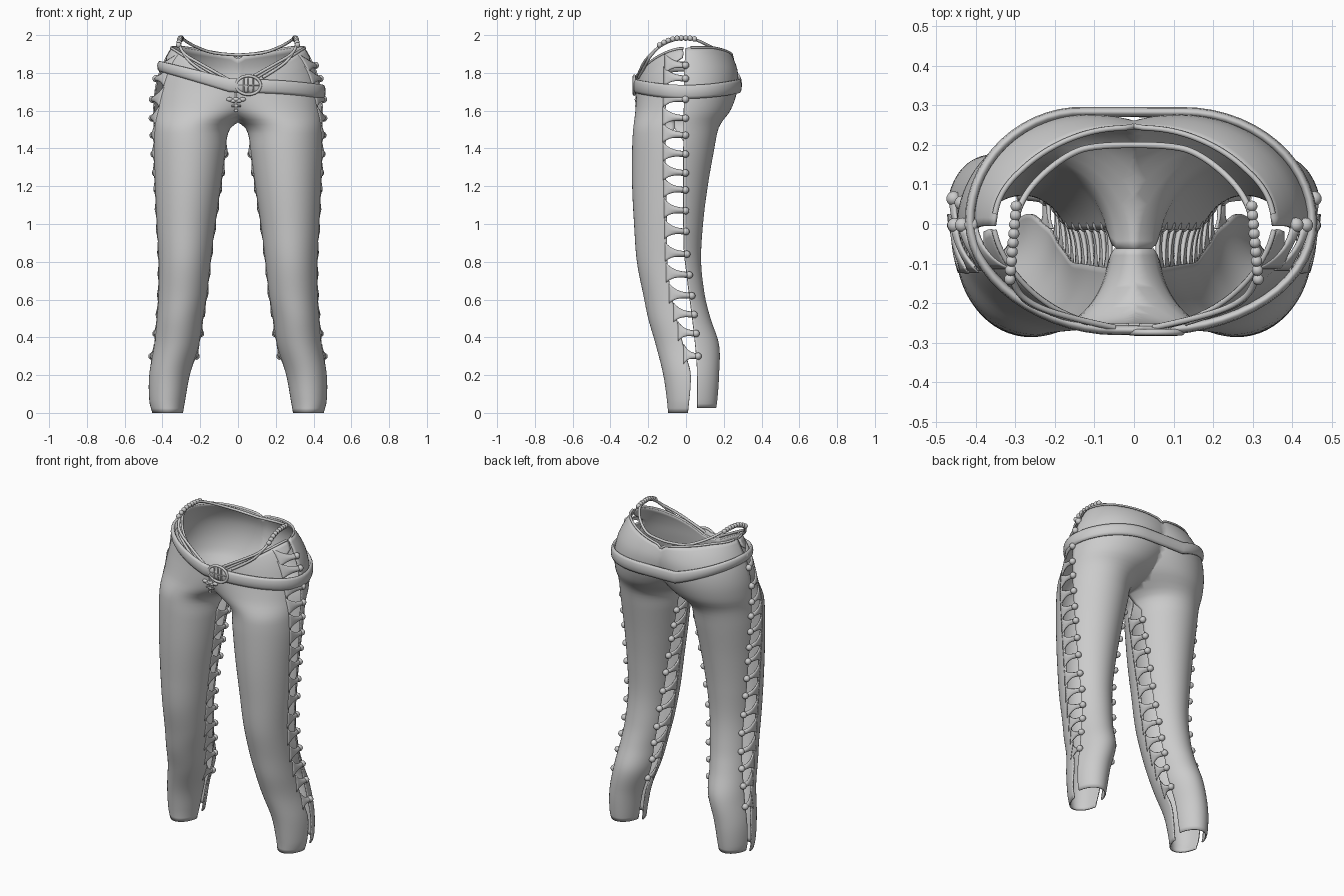
import bpy, bmesh, math
from mathutils import Vector

if "Cube" in bpy.data.objects:
    bpy.data.objects.remove(bpy.data.objects["Cube"])

cloth = bpy.data.materials.new("soft grey")
cloth.diffuse_color = (0.6, 0.6, 0.6, 1)
cloth.use_nodes = True
cloth.node_tree.nodes["Principled BSDF"].inputs["Base Color"].default_value = cloth.diffuse_color

# Half-garment sections: z, outer x, inner x, front y, back y
BODY = [(0, .455, .29, -.095, .155), (.06, .47, .28, -.10, .165), (.2, .47, .255, -.12, .175),
        (.36, .445, .205, -.16, .175), (.5, .43, .185, -.20, .13), (.62, .422, .165, -.225, .10),
        (.8, .42, .145, -.26, .08), (1.0, .43, .12, -.275, .09), (1.2, .44, .09, -.285, .115),
        (1.4, .45, .06, -.285, .15), (1.5, .45, .045, -.28, .17), (1.54, .45, 0, -.275, .19),
        (1.6, .45, -.08, -.268, .235), (1.7, .443, -.17, -.262, .27), (1.8, .42, -.22, -.255, .275),
        (1.88, .385, -.25, -.235, .25), (1.94, .35, -.3, -.205, .215)]
# Side opening: z, front panel edge y, back panel edge y
GAP = [(0, .01, .06), (.2, .025, .06), (.3, 0, .055), (.5, -.05, .035), (.7, -.09, .01),
       (.9, -.1, -.01), (1.84, -.1, -.01), (1.89, -.02, -.005), (1.95, -.02, -.005)]
LACES = [1.84, 1.77, 1.66, 1.56, 1.47, 1.37, 1.27, 1.18, 1.07, .96, .84, .73, .62, .52, .42, .30]


def sample(table, z):
    """Smooth interpolation of a key table."""
    z = min(max(z, table[0][0]), table[-1][0])
    i = 0
    while i < len(table) - 2 and z > table[i + 1][0]:
        i += 1
    a, b = table[i], table[i + 1]
    p, n = table[max(i - 1, 0)], table[min(i + 2, len(table) - 1)]
    h = b[0] - a[0]
    t = (z - a[0]) / h
    out = []
    for k in range(1, len(a)):
        m0 = (b[k] - p[k]) / (b[0] - p[0]) * h
        m1 = (n[k] - a[k]) / (n[0] - a[0]) * h
        out.append((2*t**3 - 3*t*t + 1) * a[k] + (t**3 - 2*t*t + t) * m0
                   + (3*t*t - 2*t**3) * b[k] + (t**3 - t*t) * m1)
    return out


def surface(z, ang, off=0.0):
    """Point on the +x half at height z and angle, pushed outward by off."""
    xo, xi, yf, yb = sample(BODY, z)
    if xi < 0 and math.sin(ang) < 0:
        xi *= 1.8                      # the front is flatter than the seat
    cx, rx, cy, ry = (xo + xi) / 2, (xo - xi) / 2, (yf + yb) / 2, (yb - yf) / 2
    n = Vector((math.cos(ang) / rx, math.sin(ang) / ry, 0)).normalized()
    return Vector((cx + rx * math.cos(ang), cy + ry * math.sin(ang), z)) + n * off


def angle_at(z, y, inner):
    _, _, yf, yb = sample(BODY, z)
    a = math.asin(max(-.95, min(.95, (y - (yf + yb) / 2) / ((yb - yf) / 2))))
    return math.pi - a if inner else a


def top_edge(ang):
    x = max(surface(1.85, ang).x, 0)
    if math.sin(ang) < 0:
        return min(1.93, 1.745 + .47 * x)
    return min(1.935, 1.885 + .15 * x) - .02 * max(0, 1 - x / .04)


def finish(name, bm, mirror=False, thick=0):
    me = bpy.data.meshes.new(name)
    bm.to_mesh(me)
    bm.free()
    me.materials.append(cloth)
    for p in me.polygons:
        p.use_smooth = True
    ob = bpy.data.objects.new(name, me)
    bpy.context.collection.objects.link(ob)
    if mirror:
        ob.modifiers.new("mirror", 'MIRROR').use_mirror_merge = True
    if thick:
        s = ob.modifiers.new("thickness", 'SOLIDIFY')
        s.thickness, s.offset = thick, -1
    return ob


def grid(bm, rows, close_u=False, close_v=False):
    vs = [[bm.verts.new(p) for p in r] for r in rows]
    nr, nc = len(vs), len(vs[0])
    for j in range(nr if close_v else nr - 1):
        for i in range(nc if close_u else nc - 1):
            k, l = (i + 1) % nc, (j + 1) % nr
            bm.faces.new((vs[j][i], vs[j][k], vs[l][k], vs[l][i]))


def ball(bm, loc, r, scale=(1, 1, 1)):
    res = bmesh.ops.create_uvsphere(bm, u_segments=14, v_segments=9, radius=r)
    for v in res['verts']:
        v.co = Vector([v.co[i] * scale[i] for i in range(3)]) + Vector(loc)


def tube(name, pts, r, cyclic=False):
    cu = bpy.data.curves.new(name, 'CURVE')
    cu.dimensions = '3D'
    cu.bevel_depth, cu.bevel_resolution, cu.use_fill_caps = r, 2, True
    sp = cu.splines.new('NURBS')
    sp.points.add(len(pts) - 1)
    for q, p in zip(sp.points, pts):
        q.co = (*p, 1)
    sp.order_u, sp.use_endpoint_u, sp.use_cyclic_u, sp.resolution_u = 3, True, cyclic, 6
    cu.materials.append(cloth)
    ob = bpy.data.objects.new(name, cu)
    bpy.context.collection.objects.link(ob)


# Front and back panels, cut at the centre and mirrored
for name, front in (("front_panel", True), ("back_panel", False)):
    rows = []
    z0 = 0 if front else .025
    for j in range(81):
        zp = z0 + (1.94 - z0) * j / 80
        ef, eb = sample(GAP, zp)
        closed = min(1, max(0, (zp - 1.44) / .06))     # inner opening ends at the crotch
        mid = (ef + eb) / 2
        e = ef if front else eb
        a_out = angle_at(zp, e, False)
        a_in = angle_at(zp, e + (mid - e) * closed, True)
        start, end = (a_in, 2 * math.pi + a_out) if front else (a_out, a_in)
        row = []
        for i in range(37):
            ang = start + (end - start) * i / 36
            z = zp
            if zp > 1.6:
                z = 1.6 + (zp - 1.6) * (top_edge(ang) - 1.6) / .34
            row.append(surface(z, ang))
        rows.append(row)
    bm = bmesh.new()
    grid(bm, rows)
    bmesh.ops.bisect_plane(bm, geom=bm.verts[:] + bm.edges[:] + bm.faces[:], dist=1e-5,
                           plane_co=(0, 0, 0), plane_no=(1, 0, 0), clear_inner=True)
    finish(name, bm, True, .008)

# Tapered lace tongues across the openings, with a ball at each end
straps, balls = bmesh.new(), bmesh.new()
for z in LACES:
    ef, eb = sample(GAP, z)
    for inner in (False, True):
        if inner and z > 1.46:
            continue
        rows = []
        for v in range(-3, 4):
            row = []
            for u in range(9):
                t = u / 8
                y = ef - .012 + (eb + .012 - ef) * t
                zz = z + .012 * (1 - t) + v / 3 * (.016 + .036 * (1 - t) ** 3)
                bulge = .002 + .014 * t * (1 - (v / 3) ** 2)
                row.append(surface(zz, angle_at(zz, y, inner), bulge))
            rows.append(row[::-1] if inner else row)
        grid(straps, rows)
        ball(balls, surface(z, angle_at(z, eb + .008, inner), .006), .019)
finish("lace_tongues", straps, True, .008)
finish("lace_balls", balls, True)

# Slanted hip belt
rows = []
N = 28
for s in (1, -1):
    for i in range(N + 1):
        a = (-.5 + i / N) * math.pi * s
        z = 1.70 + .03 * math.sin(a) ** 2 if s > 0 else 1.735 + .1 * math.cos(a)
        half = .038 if s > 0 else .038 - .01 * math.cos(a)
        ring = []
        for k in range(10):
            w = -k * math.tau / 10
            p = surface(z, a, .008 + .013 * math.cos(w))
            ring.append((p.x * s, p.y, z + half * math.sin(w)))
        rows.append(ring)
bm = bmesh.new()
grid(bm, rows, True, True)
bmesh.ops.recalc_face_normals(bm, faces=bm.faces[:])
finish("hip_belt", bm)

# Oval buckle: domed plate, rim and crossed bars
BX, BY, BZ = .055, -.268, 1.735
bm = bmesh.new()
ball(bm, (BX, BY, BZ), 1, (.062, .012, .045))
finish("buckle_plate", bm)
tube("buckle_rim", [(BX + .066 * math.cos(k * math.tau / 16), BY - .006,
                     BZ + .05 * math.sin(k * math.tau / 16)) for k in range(16)], .008, True)
for d in (-.025, 0, .025):
    tube("buckle_bar", [(BX + d, BY - .011, BZ - .035), (BX + d, BY - .011, BZ + .035)], .004)
tube("buckle_crossbar", [(BX - .055, BY - .011, BZ), (BX + .055, BY - .011, BZ)], .004)

# Small hanging charm under the buckle
bm = bmesh.new()
for dx, dz, r in ((-.035, 0, .014), (-.015, -.008, .013), (.015, -.008, .013), (.035, 0, .014),
                  (0, 0, .014), (0, -.035, .01), (0, -.06, .009)):
    ball(bm, (-.01 + dx, -.262, 1.66 + dz), r, (1.2, .7, .8))
finish("charm", bm)
tube("charm_pin", [(-.01, -.262, 1.70), (-.01, -.262, 1.595)], .006)
tube("charm_arm", [(-.035, -.262, 1.625), (.015, -.262, 1.625)], .005)

# Cords rising over the hips from the back edge to the belt, with beads at the top
for s in (1, -1):
    path = [(0, .2, 1.895), (.1, .2, 1.9), (.17, .175, 1.915), (.25, .11, 1.95), (.295, .04, 1.982),
            (.308, -.05, 1.982), (.312, -.13, 1.95), (.29, -.185, 1.9)]
    for k, tail in enumerate(([(.2, -.23, 1.85), (.05, -.262, 1.765)],
                              [(.24, -.215, 1.84), (.13, -.25, 1.775)])):
        pts = path if k == 0 else path[-2:]
        tube("hip_cord", [(x * s, y, z) for x, y, z in pts + tail], .008)
beads = bmesh.new()
for i in range(9):
    t = i / 8
    y = .045 - .185 * t
    ball(beads, (.298 + .016 * t, y, 1.984 - 3.0 * max(0, -.03 - y) ** 2 - 2 * max(0, y) ** 2), .0145)
finish("cord_beads", beads, True)

# Rolled trim along the top edge
for s in (1, -1):
    for a0, a1 in ((-.62, -.03), (.03, .62)):
        pts = []
        for i in range(25):
            a = (a0 + (a1 - a0) * i / 24) * math.pi
            p = surface(top_edge(a), a)
            if p.x >= 0:
                pts.append((p.x * s, p.y, p.z))
        tube("waist_trim", pts, .007)
